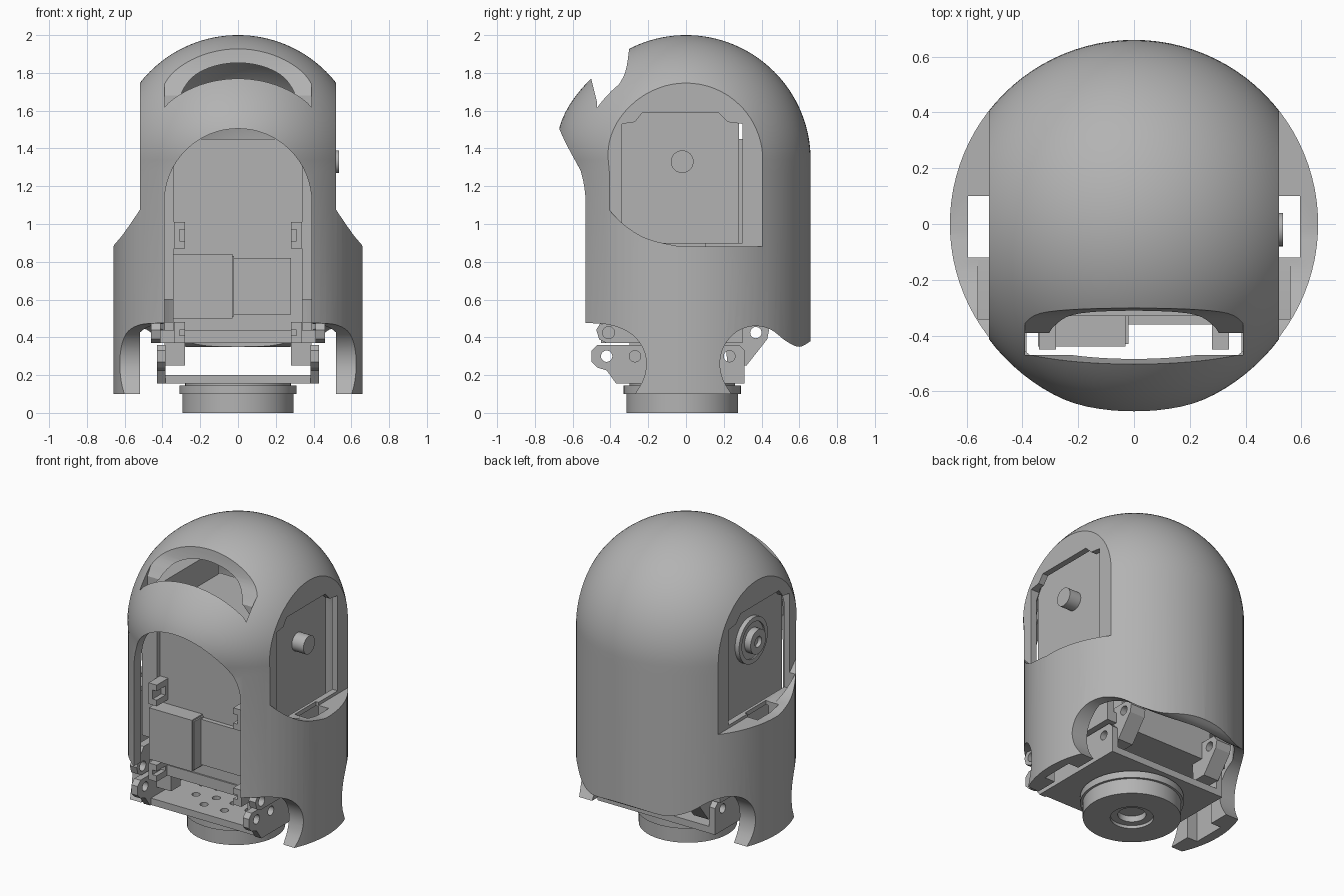
import bpy, bmesh, math
from math import sin, cos, pi

old = bpy.data.objects.get("Cube")
if old:
    bpy.data.objects.remove(old, do_unlink=True)

grey = bpy.data.materials.new("plain_grey")
grey.use_nodes = True
COLOR = (0.45, 0.45, 0.45, 1)
grey.diffuse_color = COLOR
grey.node_tree.nodes["Principled BSDF"].inputs["Base Color"].default_value = COLOR


def finish(name, bm):
    bmesh.ops.recalc_face_normals(bm, faces=bm.faces)
    me = bpy.data.meshes.new(name)
    bm.to_mesh(me)
    bm.free()
    me.materials.append(grey)
    ob = bpy.data.objects.new(name, me)
    bpy.context.collection.objects.link(ob)
    return ob


def prism(name, pts, lo, hi, axis="x"):
    """Extrude a 2D outline along x (outline in y,z), y (x,z) or z (x,y)."""
    place = {"x": lambda p: (lo, p[0], p[1]),
             "y": lambda p: (p[0], lo, p[1]),
             "z": lambda p: (p[0], p[1], lo)}[axis]
    bm = bmesh.new()
    face = bm.faces.new([bm.verts.new(place(p)) for p in pts])
    ext = bmesh.ops.extrude_face_region(bm, geom=[face])
    for v in ext["geom"]:
        if isinstance(v, bmesh.types.BMVert):
            v.co["xyz".index(axis)] = hi
    return finish(name, bm)


def box(name, x0, x1, y0, y1, z0, z1):
    return prism(name, [(x0, y0), (x1, y0), (x1, y1), (x0, y1)], z0, z1, "z")


def circle(u, v, r, n=24):
    return [(u + r * cos(2 * pi * i / n), v + r * sin(2 * pi * i / n)) for i in range(n)]


def revolve(name, profile, steps=96):
    bm = bmesh.new()
    vs = [bm.verts.new((r, 0, z)) for r, z in profile]
    edges = [bm.edges.new(p) for p in zip(vs, vs[1:])]
    bmesh.ops.spin(bm, geom=vs + edges, axis=(0, 0, 1), cent=(0, 0, 0),
                   angle=2 * pi, steps=steps)
    bmesh.ops.remove_doubles(bm, verts=bm.verts, dist=0.0005)
    return finish(name, bm)


def combine(ob, other, op="DIFFERENCE"):
    m = ob.modifiers.new("bool", "BOOLEAN")
    m.object, m.operation, m.solver = other, op, "EXACT"
    bpy.context.view_layer.objects.active = ob
    bpy.ops.object.modifier_apply(modifier=m.name)
    bpy.data.objects.remove(other, do_unlink=True)


def smooth(ob, angle=30):
    bpy.ops.object.select_all(action="DESELECT")
    ob.select_set(True)
    bpy.context.view_layer.objects.active = ob
    bpy.ops.object.shade_smooth_by_angle(angle=math.radians(angle))


def dome(r, z, base, n=32):
    arc = [(r * cos(pi / 2 * i / n), z + r * sin(pi / 2 * i / n)) for i in range(n)]
    return [(0, base), (r, base), (r, z - 0.06)] + arc + [(0, z + r)]


def spline(pts, n=5):
    """Smooth an open outline through its points."""
    out = []
    for i in range(len(pts) - 1):
        a, b, c, d = (pts[max(0, min(len(pts) - 1, i + k))] for k in (-1, 0, 1, 2))
        for s in range(n):
            t = s / n
            out.append(tuple(0.5 * (2 * q + (r - p) * t + (2 * p - 5 * q + 4 * r - w) * t * t
                                    + (3 * q - p - 3 * r + w) * t ** 3)
                             for p, q, r, w in zip(a, b, c, d)))
    return out + [pts[-1]]


# Domed shell with a slightly bulging brow at the front
shell = revolve("shell", dome(0.66, 1.34, 0.1))
for v in shell.data.vertices:
    if v.co.y < 0:
        bump = max(0, 1 - ((v.co.z - 1.53) / 0.25) ** 2)
        v.co.y -= 0.035 * bump * (v.co.y / 0.66) ** 2

# Hollow interior: narrow upper room, wider lower room
upper = revolve("upper_room", dome(0.6, 1.34, 0.86))
combine(upper, box("slab", -0.48, 0.48, -1, 1, 0.5, 2.5), "INTERSECT")
lower = revolve("lower_room", [(0, 0), (0.6, 0), (0.6, 0.872), (0, 0.872)])
combine(lower, box("slab", -0.52, 0.52, -1, 1, -0.1, 1), "INTERSECT")
combine(shell, upper)
combine(shell, lower)

# Front arched opening
arch = [(0.39 * cos(pi * i / 32), 1.115 + 0.39 * sin(pi * i / 32)) for i in range(33)]
combine(shell, prism("arch", [(0.39, 0)] + arch + [(-0.39, 0)], -1, -0.3, "y"))

# Visor slot behind the brow
visor_back = spline([(-0.29, 2.1), (-0.3, 1.94), (-0.32, 1.81), (-0.36, 1.73), (-0.39, 1.68)])
combine(shell, prism("visor", visor_back + [(-0.39, 1.3), (-0.47, 1.3), (-0.47, 1.64),
                                            (-0.505, 1.78), (-0.53, 2.1)], -0.39, 0.39))

# Flat side cuts, side windows and slots down through the legs
floor = spline([(-0.5, 1.2), (-0.42, 1.09), (-0.32, 0.99), (-0.2, 0.92), (-0.03, 0.88)])
window = [(-0.34, 0.9), (-0.34, 1.53), (-0.27, 1.54), (-0.23, 1.59),
          (0.17, 1.59), (0.22, 1.54), (0.3, 1.53), (0.3, 0.9)]
for s in (-1, 1):
    combine(shell, prism("side_cut", floor + [(0.6, 0.88), (0.6, 2.2), (-0.5, 2.2)],
                         s * 0.52, s * 1))
    combine(shell, prism("window", window, s * 0.4, s * 0.56))
    combine(shell, box("slot", s * 0.5, s * 0.595, -0.12, 0.1, 0, 1))

# Lower edge: arches in front of and behind each leg
front_edge = spline([(-0.5, 0.475), (-0.4, 0.465), (-0.3, 0.425), (-0.235, 0.355),
                     (-0.21, 0.27), (-0.225, 0.18), (-0.27, 0.1)])
back_edge = spline([(0.24, 0.1), (0.195, 0.18), (0.18, 0.27), (0.205, 0.36), (0.27, 0.43),
                    (0.36, 0.46), (0.45, 0.44), (0.53, 0.38), (0.6, 0.35), (0.66, 0.38)])
combine(shell, prism("front_hem", [(-1, 0), (-1, 0.475)] + front_edge + [(-0.27, 0)], -1, 1))
combine(shell, prism("back_hem", [(0.24, 0)] + back_edge + [(1, 0.45), (1, 0)], -1, 1))
smooth(shell)

# Inner frame and the two motor boxes on its front
box("inner_frame", -0.345, 0.345, -0.33, 0.3, 0.38, 1.45)
box("motor_box", -0.345, -0.03, -0.44, -0.32, 0.5, 0.84)
box("motor_lid", -0.05, -0.02, -0.43, -0.32, 0.51, 0.83)
box("motor_plate", -0.03, 0.28, -0.36, -0.32, 0.52, 0.82)

for s, side in ((1, "left"), (-1, "right")):
    # Side panels behind the windows
    box(side + "_panel", s * 0.34, s * 0.45, -0.36, 0.28, 0.6, 1.62)

    # Front clips and rear struts
    for z0, z1 in ((0.87, 1.01), (0.37, 0.48)):
        clip = box(side + "_clip", s * 0.28, s * 0.34, -0.45, -0.32, z0, z1)
        combine(clip, box("notch", s * 0.27, s * 0.31, -0.5, -0.36, z0 + 0.04, z1 - 0.04))
    strut = prism(side + "_rear_strut", [(0.2, 0.48), (0.22, 0.25), (0.32, 0.25), (0.43, 0.39),
                                         (0.44, 0.44), (0.41, 0.48)], s * 0.28, s * 0.39)
    combine(strut, prism("hole", circle(0.37, 0.425, 0.03), s * 0.2, s * 0.5))
    box(side + "_front_strut", s * 0.28, s * 0.39, -0.3, -0.2, 0.25, 0.48)

    # Upper bracket cheeks with screw holes
    cheek = prism(side + "_upper_cheek", [(-0.45, 0.48), (-0.475, 0.44), (-0.46, 0.39),
                                          (-0.42, 0.37), (0.3, 0.37), (0.3, 0.55),
                                          (-0.4, 0.55)], s * 0.41, s * 0.46)
    combine(cheek, prism("hole", circle(-0.41, 0.425, 0.032), s * 0.3, s * 0.6))

    # Lower bracket ears with screw holes
    ear = prism(side + "_lower_ear", [(-0.47, 0.36), (-0.5, 0.33), (-0.5, 0.27), (-0.47, 0.24),
                                      (-0.42, 0.225), (-0.37, 0.155), (0.31, 0.155),
                                      (0.31, 0.33), (0.28, 0.36)], s * 0.385, s * 0.43)
    for y in (-0.42, -0.27, 0.23):
        combine(ear, prism("hole", circle(y, 0.3, 0.03), s * 0.3, s * 0.5))

box("upper_bracket_plate", -0.46, 0.46, -0.34, 0.3, 0.37, 0.44)

# Perforated base of the lower bracket
base = box("lower_bracket_base", -0.42, 0.42, -0.36, 0.31, 0.155, 0.2)
for ring, count in ((0.13, 6), (0.24, 10)):
    for x, y in circle(0, -0.02, ring, count):
        combine(base, prism("hole", circle(x, y, 0.026, 12), 0.165, 0.3, "z"))

# Round turntable with a recessed socket
turntable = revolve("turntable", [(0, 0.06), (0.085, 0.06), (0.085, 0.02), (0.13, 0.02),
                                  (0.13, 0), (0.295, 0), (0.295, 0.1), (0.31, 0.1),
                                  (0.31, 0.145), (0.28, 0.145), (0.28, 0.16), (0, 0.16)], 64)
turntable.location.y = -0.02
smooth(turntable)

# Pivot pin on the left, ringed hub on the right
pin = prism("left_pivot_pin", circle(-0.02, 1.33, 0.06, 32), 0.44, 0.535)
smooth(pin)
hub = revolve("right_pivot_hub", [(0, 0.04), (0.035, 0.04), (0.035, 0.065), (0.08, 0.065),
                                  (0.08, 0.02), (0.12, 0.02), (0.12, 0.03), (0.15, 0.03),
                                  (0.15, -0.02), (0, -0.02)], 48)
hub.rotation_euler.y = -pi / 2
hub.location = (-0.45, -0.02, 1.33)
smooth(hub)
